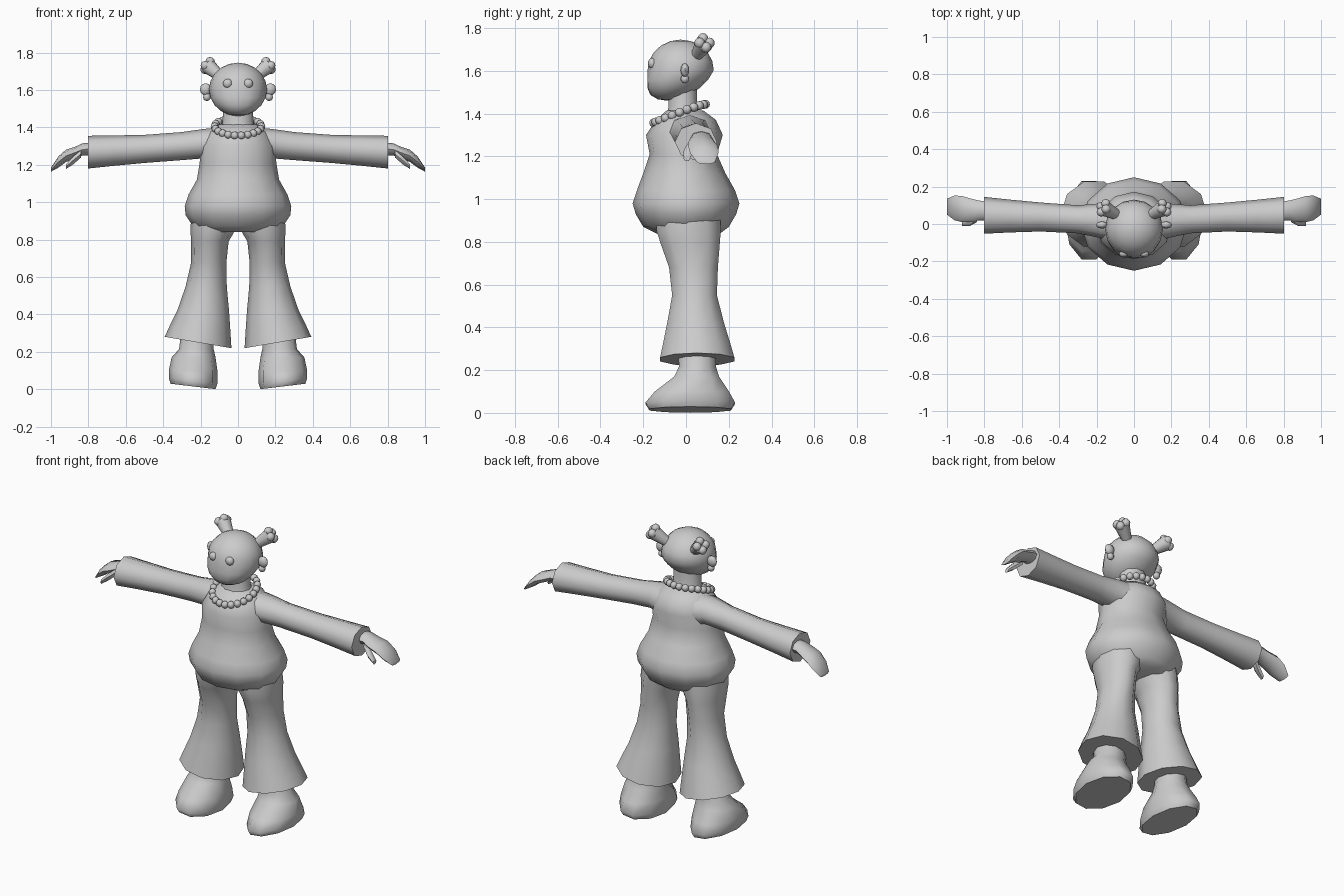
import bpy, bmesh, math
from mathutils import Vector, Matrix

if "Cube" in bpy.data.objects:
    bpy.data.objects.remove(bpy.data.objects["Cube"])

clay = bpy.data.materials.new("plain_grey")
clay.use_nodes = True
GREY = (0.6, 0.6, 0.6, 1)
clay.diffuse_color = GREY
clay.node_tree.nodes["Principled BSDF"].inputs["Base Color"].default_value = GREY
parts = []


def finish(name, bm):
    bmesh.ops.recalc_face_normals(bm, faces=bm.faces)
    mesh = bpy.data.meshes.new(name)
    bm.to_mesh(mesh)
    bm.free()
    mesh.materials.append(clay)
    obj = bpy.data.objects.new(name, mesh)
    bpy.context.collection.objects.link(obj)
    parts.append(obj)


def loft(name, axis, rings, side=1, sides=8):
    """Rings are (position, a0, a1, b0, b1[, slope]) along x or z."""
    bm = bmesh.new()
    loops = []
    for t, a0, a1, b0, b1, *slope in rings:
        loop = []
        for i in range(sides):
            ang = math.tau * i / sides
            da = math.cos(ang) * (a1 - a0) / 2
            a, b = (a0 + a1) / 2 + da, (b0 + b1) / 2 + math.sin(ang) * (b1 - b0) / 2
            pos = t + (slope[0] * da if slope else 0)
            x, y, z = (a, b, pos) if axis == "z" else (pos, a, b)
            loop.append(bm.verts.new((x * side, y, z)))
        loops.append(loop)
    for low, high in zip(loops, loops[1:]):
        for i in range(sides):
            j = (i + 1) % sides
            bm.faces.new((low[i], low[j], high[j], high[i]))
    bm.faces.new(loops[0])
    bm.faces.new(loops[-1])
    finish(name, bm)


def add_ball(bm, loc, radii, seg=10, rings=6):
    bmesh.ops.create_uvsphere(bm, u_segments=seg, v_segments=rings, radius=1,
                              matrix=Matrix.Translation(loc) @ Matrix.Diagonal((*radii, 1)))


# Tunic body and neck
loft("tunic", "z", [
    (0.84, -.19, .19, -.14, .16), (0.87, -.24, .24, -.2, .2),
    (0.93, -.28, .28, -.235, .235), (0.98, -.285, .285, -.25, .25),
    (1.04, -.265, .265, -.23, .23), (1.12, -.22, .22, -.2, .185),
    (1.21, -.205, .205, -.17, .145), (1.3, -.2, .2, -.187, .172),
    (1.37, -.165, .165, -.14, .14), (1.415, -.1, .1, -.09, .08)], sides=12)
loft("neck", "z", [
    (1.38, -.1, .1, -.1, .07), (1.43, -.082, .082, -.085, .055),
    (1.54, -.08, .08, -.085, .055)], sides=10)

# Head with the chin pushed forward
bm = bmesh.new()
add_ball(bm, (0, -.025, 1.603), (.155, .155, .143), 16, 10)
for v in bm.verts:
    drop = max(0, 1.6 - v.co.z)
    v.co.y -= drop * .45
    if v.co.y < -.18:
        v.co.y = -.18
finish("head", bm)

# Bead necklace, hanging lower at the front
bm = bmesh.new()
COUNT = 22
for i in range(COUNT):
    ang = math.tau * i / COUNT
    y = -.03 + .122 * math.sin(ang)
    add_ball(bm, (.125 * math.cos(ang), y, 1.405 + .4 * (y + .03) - 1.2 * y * y * (y > 0)),
             (.021,) * 3, 8, 6)
finish("necklace", bm)

for side, label in ((1, "left"), (-1, "right")):
    # Flared trousers
    loft(label + "_trouser_leg", "z", [
        (0.25, .035, .392, -.13, .235, .17), (0.32, .04, .365, -.115, .215, .12),
        (0.42, .048, .325, -.095, .185), (0.55, .06, .28, -.07, .15),
        (0.68, .062, .25, -.085, .155), (0.79, .05, .25, -.125, .165),
        (0.85, .015, .255, -.145, .17), (0.92, -.01, .25, -.15, .17)], side, 10)
    # Shoe and ankle
    loft(label + "_foot", "z", [
        (.015, .12, .36, -.18, .22, .12), (.045, .11, .37, -.2, .24, .1),
        (.1, .11, .37, -.155, .21), (.17, .12, .355, -.06, .16),
        (.215, .13, .315, -.038, .145), (.34, .13, .3, -.04, .14)], side, 10)
    # Sleeve
    loft(label + "_sleeve", "x", [
        (.08, -.1, .13, 1.2, 1.4), (.18, -.075, .11, 1.235, 1.392),
        (.3, -.05, .1, 1.225, 1.375), (.5, -.04, .115, 1.21, 1.36),
        (.66, -.045, .13, 1.195, 1.357), (.803, -.052, .145, 1.18, 1.355)], side)
    # Hand and thumb
    loft(label + "_hand", "x", [
        (.77, .02, .12, 1.25, 1.32), (.83, .02, .125, 1.25, 1.315),
        (.87, .01, .135, 1.235, 1.297), (.92, .01, .15, 1.215, 1.28),
        (.96, .02, .152, 1.185, 1.245), (1, .05, .135, 1.163, 1.185)], side)
    loft(label + "_thumb", "x", [
        (.84, .01, .05, 1.235, 1.28), (.88, -.012, .035, 1.2, 1.25),
        (.92, -.012, .02, 1.175, 1.205)], side, 6)

    # Eye
    bm = bmesh.new()
    add_ball(bm, (.055 * side, -.158, 1.635), (.025, .02, .025), 12, 8)
    finish(label + "_eye", bm)

    # Ear with a hanging earring
    bm = bmesh.new()
    add_ball(bm, (.172 * side, -.005, 1.603), (.032, .02, .033), 8, 6)
    add_ball(bm, (.166 * side, -.005, 1.562), (.021, .02, .021), 8, 6)
    finish(label + "_ear", bm)

    # Flared hair bunch ending in four lobes
    start, end = Vector((.085 * side, .045, 1.665)), Vector((.16 * side, .085, 1.728))
    turn = (end - start).to_track_quat("Z", "Y").to_matrix().to_4x4()
    bm = bmesh.new()
    bmesh.ops.create_cone(bm, cap_ends=True, segments=10, radius1=.026, radius2=.044,
                          depth=(end - start).length,
                          matrix=Matrix.Translation((start + end) / 2) @ turn)
    for k in range(4):
        ang = math.tau * k / 4
        lobe = turn @ Vector((.026 * math.cos(ang), .026 * math.sin(ang), .004))
        add_ball(bm, end + lobe, (.025,) * 3, 8, 6)
    finish(label + "_hair_bunch", bm)

# Smooth shading with crisp rims
bpy.ops.object.select_all(action="DESELECT")
for obj in parts:
    obj.select_set(True)
bpy.context.view_layer.objects.active = parts[0]
bpy.ops.object.shade_smooth_by_angle(angle=math.radians(55))
